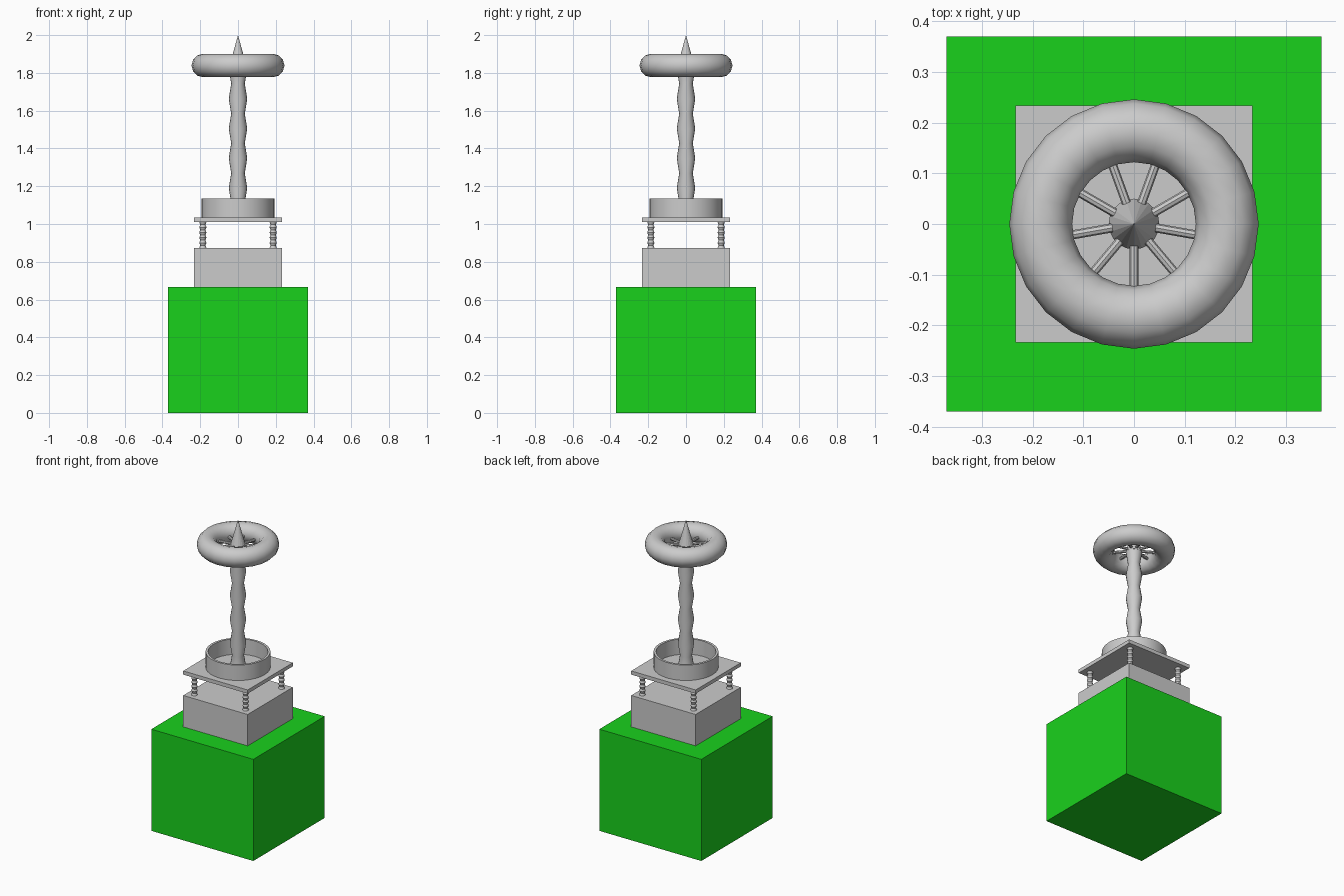
import bpy, bmesh, math
from mathutils import Matrix

if "Cube" in bpy.data.objects:
    bpy.data.objects.remove(bpy.data.objects["Cube"])


def make_object(name, bm, smooth=None):
    bmesh.ops.recalc_face_normals(bm, faces=bm.faces[:])
    mesh = bpy.data.meshes.new(name)
    bm.to_mesh(mesh)
    bm.free()
    obj = bpy.data.objects.new(name, mesh)
    bpy.context.collection.objects.link(obj)
    if smooth is not None:
        bpy.ops.object.select_all(action='DESELECT')
        obj.select_set(True)
        bpy.context.view_layer.objects.active = obj
        bpy.ops.object.shade_smooth_by_angle(angle=math.radians(smooth))
    return obj


def box(name, half, z0, z1):
    bm = bmesh.new()
    bmesh.ops.create_cube(bm, size=1, matrix=Matrix.Translation((0, 0, (z0 + z1) / 2))
                          @ Matrix.Diagonal((2 * half, 2 * half, z1 - z0, 1)))
    return make_object(name, bm)


def lathe(name, profile, segments, x=0, y=0, closed=False, smooth=None):
    """Revolve (radius, z) points; cap the ends unless the profile is a closed loop."""
    bm = bmesh.new()
    rings = []
    for r, z in profile:
        rings.append([bm.verts.new((x + r * math.cos(2 * math.pi * i / segments),
                                    y + r * math.sin(2 * math.pi * i / segments), z))
                      for i in range(segments)])
    pairs = list(zip(rings, rings[1:]))
    if closed:
        pairs.append((rings[-1], rings[0]))
    for a, b in pairs:
        for i in range(segments):
            j = (i + 1) % segments
            bm.faces.new((a[i], a[j], b[j], b[i]))
    if not closed:
        bm.faces.new(rings[0][::-1])
        bm.faces.new(rings[-1])
    return make_object(name, bm, smooth)


def wavy_profile(wide, narrow, z0, z1, waves):
    return [(narrow if i % 2 else wide, z0 + (z1 - z0) * i / (2 * waves))
            for i in range(2 * waves + 1)]


# Green base block
base = box("green_base", 0.37, 0, 0.667)
green = bpy.data.materials.new("green")
green.diffuse_color = (0.01, 0.64, 0.012, 1)
green.use_nodes = True
green.node_tree.nodes["Principled BSDF"].inputs["Base Color"].default_value = green.diffuse_color
base.data.materials.append(green)

# Pedestal and raised plate
box("pedestal", 0.234, 0.667, 0.873)
box("plate", 0.234, 1.01, 1.034)

# Four corner posts
for sx in (-1, 1):
    for sy in (-1, 1):
        lathe("corner_post", wavy_profile(0.019, 0.014, 0.873, 1.01, 5), 12,
              sx * 0.186, sy * 0.186, smooth=30)

# Open collar on the plate
lathe("collar", [(0.193, 1.034), (0.193, 1.135), (0.178, 1.135), (0.178, 1.034)],
      32, closed=True, smooth=30)

# Wavy column
lathe("column", wavy_profile(0.049, 0.036, 1.034, 1.82, 5), 16, smooth=30)

# Wheel rim
R, r = 0.184, 0.062
lathe("wheel_rim", [(R + r * math.cos(math.pi * k / 6), 1.839 + r * math.sin(math.pi * k / 6))
                    for k in range(12)], 24, closed=True, smooth=60)

# Nine spokes
bm = bmesh.new()
for k in range(9):
    turn = Matrix.Rotation(math.radians(270 + 40 * k), 4, 'Z')
    bmesh.ops.create_cone(bm, cap_ends=True, segments=8, radius1=0.009, radius2=0.009, depth=0.12,
                          matrix=Matrix.Translation((0, 0, 1.835)) @ turn
                          @ Matrix.Translation((0.08, 0, 0)) @ Matrix.Rotation(math.pi / 2, 4, 'Y'))
make_object("spokes", bm)

# Pointed tip
bm = bmesh.new()
bmesh.ops.create_cone(bm, cap_ends=True, segments=20, radius1=0.05, radius2=0, depth=0.18,
                      matrix=Matrix.Translation((0, 0, 1.91)))
make_object("tip", bm)
